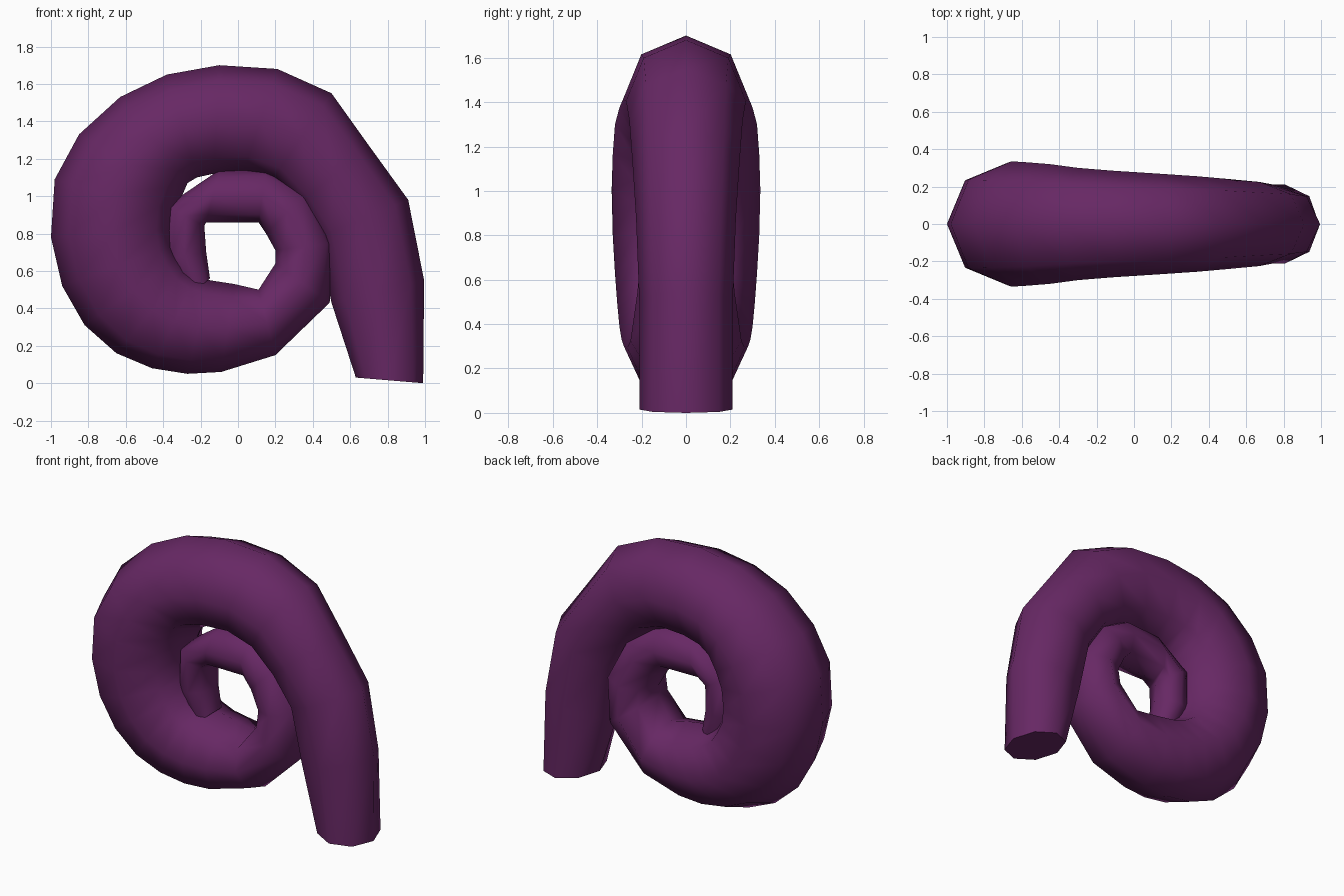
import bpy, bmesh, math
from mathutils import Vector

purple = bpy.data.materials.new("dark purple")
purple.diffuse_color = (0.135, 0.021, 0.128, 1)

# Coil sections: outer x, outer z, inner x, inner z, half depth
SECTIONS = [
    (.99, 0, .63, .03, .21), (.995, .55, .50, .43, .21),
    (.91, .98, .43, .78, .225), (.70, 1.27, .32, .95, .24),
    (.50, 1.55, .18, 1.08, .255), (.21, 1.68, .03, 1.13, .27),
    (-.10, 1.70, -.13, 1.12, .285), (-.38, 1.65, -.22, 1.10, .30),
    (-.63, 1.53, -.27, 1.07, .32), (-.85, 1.33, -.30, 1.0, .33),
    (-.98, 1.09, -.33, .92, .335), (-1.0, .78, -.34, .82, .33),
    (-.94, .52, -.33, .74, .32), (-.82, .31, -.30, .68, .31),
    (-.65, .16, -.27, .62, .30), (-.46, .08, -.22, .58, .29),
    (-.27, .05, -.15, .55, .28), (-.09, .06, -.02, .53, .265),
    (.20, .15, .11, .50, .25), (.49, .43, .20, .64, .22),
    (.52, .75, .20, .71, .20), (.38, 1.03, .15, .80, .18),
    (.15, 1.15, .11, .86, .16), (-.10, 1.14, -.17, .86, .15),
    (-.38, .95, -.18, .84, .14), (-.40, .66, -.17, .70, .12),
    (-.28, .45, -.15, .56, .10),
]
SIDES = 8

# Curled tentacle: octagonal rings lofted along the spiral
bm = bmesh.new()
rings = []
for ox, oz, ix, iz, depth in SECTIONS:
    centre = Vector(((ox + ix) / 2, 0, (oz + iz) / 2))
    reach = Vector(((ox - ix) / 2, 0, (oz - iz) / 2))
    ring = []
    for k in range(SIDES):
        a = 2 * math.pi * k / SIDES
        ring.append(bm.verts.new(centre + reach * math.cos(a) + Vector((0, depth * math.sin(a), 0))))
    rings.append(ring)
for a, b in zip(rings, rings[1:]):
    for k in range(SIDES):
        n = (k + 1) % SIDES
        bm.faces.new((a[k], a[n], b[n], b[k])).smooth = True

# Flat end caps with sharp rims
for ring in (rings[0], rings[-1]):
    cap = bm.faces.new(ring)
    for e in cap.edges:
        e.smooth = False
bmesh.ops.recalc_face_normals(bm, faces=bm.faces)

mesh = bpy.data.meshes.new("curled_tentacle")
bm.to_mesh(mesh)
bm.free()
mesh.materials.append(purple)
obj = bpy.data.objects.new("curled_tentacle", mesh)
bpy.context.collection.objects.link(obj)
